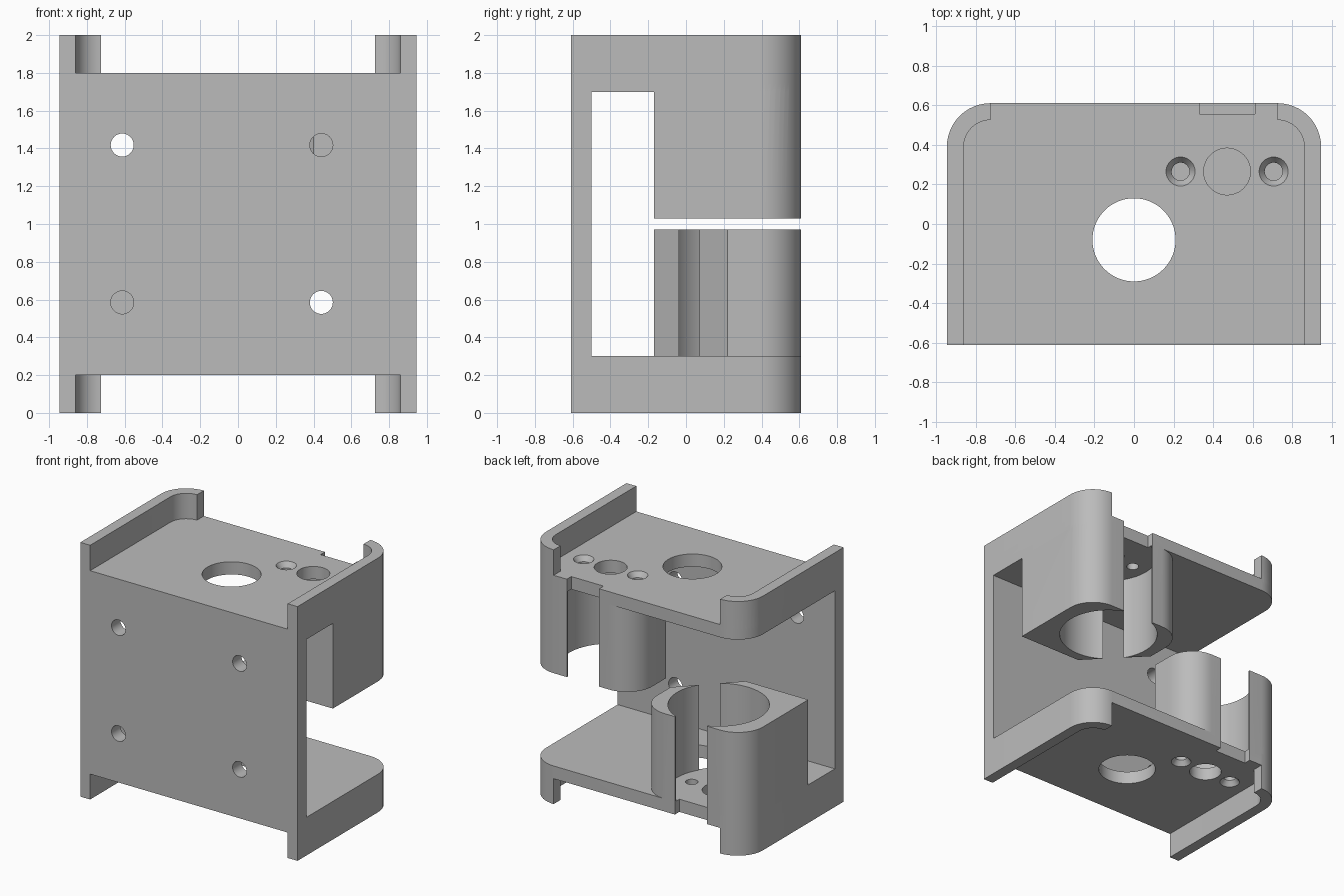
import bpy, bmesh
from math import pi, sin, cos
from mathutils import Matrix, Vector

cube = bpy.data.objects.get("Cube")
if cube:
    bpy.data.objects.remove(cube, do_unlink=True)

W, D = 0.945, 0.61          # half width and half depth
WALL, R = 0.085, 0.22       # lip thickness and corner radius
AXIS = (0.47, 0.265)        # centre of the round pocket

grey = bpy.data.materials.new("plain_grey")
grey.use_nodes = True
colour = (0.5, 0.5, 0.5, 1)
grey.diffuse_color = colour
grey.node_tree.nodes["Principled BSDF"].inputs["Base Color"].default_value = colour

# Half turn about the depth axis through the middle of the bracket
FLIP = Matrix.Translation((0, 0, 1)) @ Matrix.Rotation(pi, 4, "Y") @ Matrix.Translation((0, 0, -1))


def finish(name, bm):
    bmesh.ops.recalc_face_normals(bm, faces=bm.faces)
    mesh = bpy.data.meshes.new(name)
    bm.to_mesh(mesh)
    bm.free()
    mesh.materials.append(grey)
    obj = bpy.data.objects.new(name, mesh)
    bpy.context.collection.objects.link(obj)
    return obj


def prism(name, outline, z0, z1):
    bm = bmesh.new()
    face = bm.faces.new([bm.verts.new((x, y, z0)) for x, y in outline])
    new = bmesh.ops.extrude_face_region(bm, geom=[face])["geom"]
    tops = [v for v in new if isinstance(v, bmesh.types.BMVert)]
    bmesh.ops.translate(bm, verts=tops, vec=(0, 0, z1 - z0))
    return finish(name, bm)


def box(name, x0, x1, y0, y1, z0, z1):
    return prism(name, [(x0, y0), (x1, y0), (x1, y1), (x0, y1)], z0, z1)


def cone(name, start, end, r0, r1, sides=48):
    a, b = Vector(start), Vector(end)
    turn = (b - a).to_track_quat("Z", "Y").to_matrix().to_4x4()
    bm = bmesh.new()
    bmesh.ops.create_cone(bm, cap_ends=True, segments=sides, radius1=r0, radius2=r1,
                          depth=(b - a).length, matrix=Matrix.Translation((a + b) / 2) @ turn)
    return finish(name, bm)


def arc(cx, cy, r, a0, a1, n=12):
    steps = [a0 + (a1 - a0) * i / n for i in range(n + 1)]
    return [(cx + r * cos(a), cy + r * sin(a)) for a in steps]


def combine(body, tool, operation):
    mod = body.modifiers.new(operation.lower(), "BOOLEAN")
    mod.operation, mod.solver, mod.object = operation, "EXACT", tool
    bpy.context.view_layer.objects.active = body
    bpy.ops.object.modifier_apply(modifier=mod.name)
    bpy.data.objects.remove(tool, do_unlink=True)


def end_solids():
    """Plate, two wrapped lips and the pocket block of the upper end."""
    cx, cy = W - R, D - R
    right = arc(cx, cy, R, 0, pi / 2)
    left = [(-x, y) for x, y in reversed(right)]
    yield prism("end_plate", [(-W, -D), (W, -D)] + right + left, 1.7, 1.8)
    inner = arc(cx, D - WALL - (R - WALL), R - WALL, pi / 2, 0)
    lip = [(W, -D)] + right + inner + [(W - WALL, -D)]
    for side in (1, -1):
        yield prism("end_lip", [(side * x, y) for x, y in lip], 1.75, 2)
    block = [(0.40, -0.17), (W, -0.17)] + right + arc(0.02 + R, cy, R, pi / 2, pi) + [(0.02, 0.22)]
    yield prism("pocket_block", block, 1.03, 1.75)


def end_cutters():
    """Pocket, back slot and holes of the upper end."""
    x, y = AXIS
    yield cone("pocket", (x, y, 0.99), (x, y, 1.7), 0.362, 0.362, 72)
    yield box("back_slot", x - 0.14, x + 0.14, 0.555, 0.7, 0.99, 1.85)
    yield cone("shaft_hole", (x, y, 1.65), (x, y, 1.85), 0.118, 0.118)
    yield cone("centre_hole", (0, -0.08, 1.65), (0, -0.08, 1.85), 0.21, 0.21, 64)
    for sx in (x - 0.235, x + 0.235):
        yield cone("screw_hole", (sx, y, 1.65), (sx, y, 1.85), 0.045, 0.045, 32)
        yield cone("countersink", (sx, y, 1.76), (sx, y, 1.801), 0.045, 0.074, 32)


# Front plate, then both ends joined to it and cut
body = box("motor_bracket", -W, W, -D, -0.5, 0.2, 1.8)
for parts, operation in ((end_solids, "UNION"), (end_cutters, "DIFFERENCE")):
    for flipped in (False, True):
        for tool in parts():
            if flipped:
                tool.data.transform(FLIP)
            combine(body, tool, operation)

# Mounting holes through the front plate
for x in (-0.613, 0.441):
    for z in (0.585, 1.418):
        combine(body, cone("mount_hole", (x, -0.7, z), (x, -0.4, z), 0.061, 0.061, 32), "DIFFERENCE")

bpy.ops.object.select_all(action="DESELECT")
body.select_set(True)
bpy.context.view_layer.objects.active = body
bpy.ops.object.shade_smooth_by_angle(angle=pi / 6)
